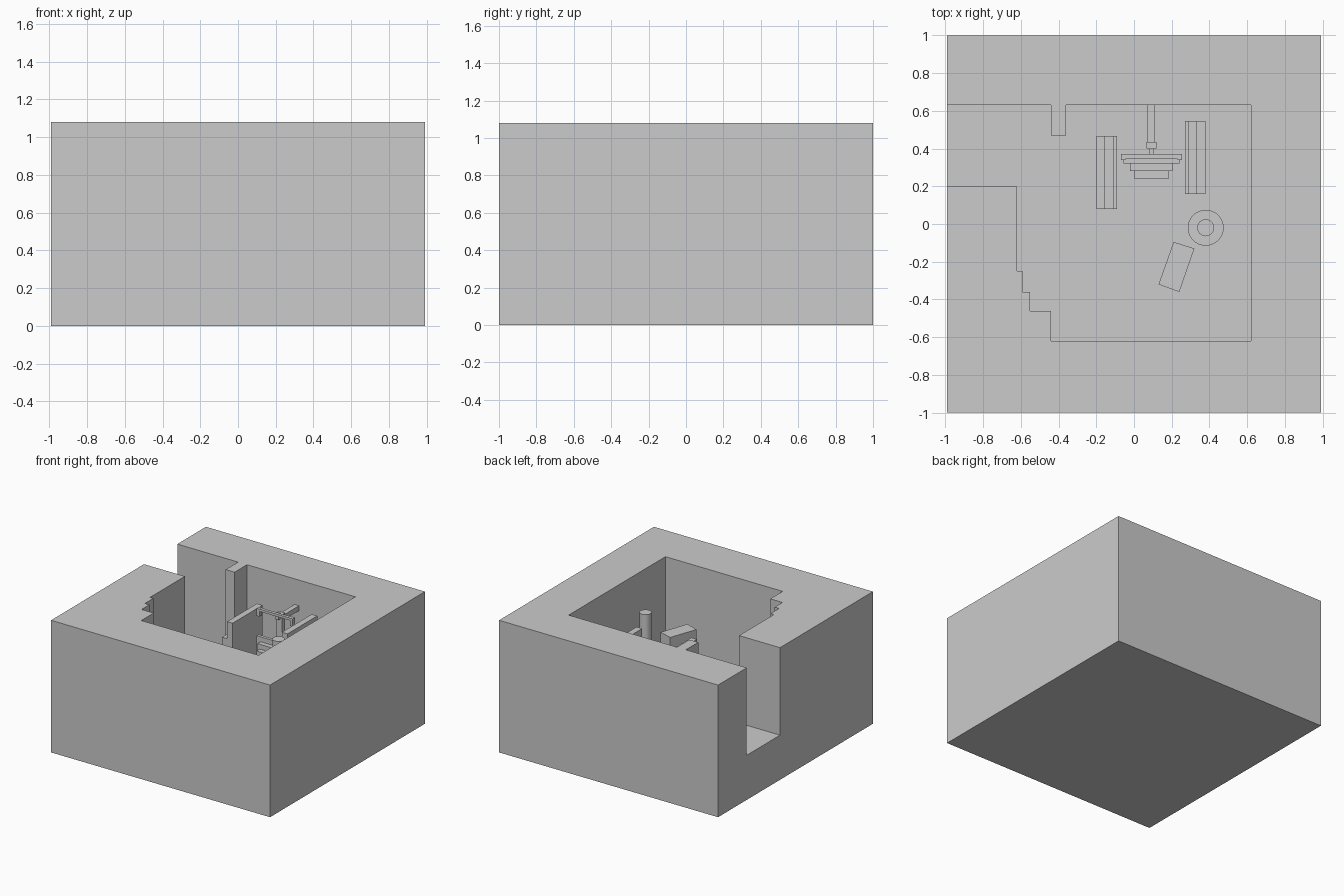
import bpy
import bmesh
from mathutils import Matrix, Vector

cube = bpy.data.objects.get("Cube")
if cube:
    bpy.data.objects.remove(cube, do_unlink=True)

grey = bpy.data.materials.new("concrete_grey")
grey.use_nodes = True
colour = (0.6, 0.6, 0.6, 1)
grey.diffuse_color = colour
grey.node_tree.nodes["Principled BSDF"].inputs["Base Color"].default_value = colour

FLOOR = 0.365
TOP = 1.08


def finish(name, bm):
    bmesh.ops.recalc_face_normals(bm, faces=bm.faces)
    mesh = bpy.data.meshes.new(name)
    bm.to_mesh(mesh)
    bm.free()
    mesh.materials.append(grey)
    obj = bpy.data.objects.new(name, mesh)
    bpy.context.collection.objects.link(obj)
    return obj


def prism(name, points, z0, z1):
    bm = bmesh.new()
    face = bm.faces.new([bm.verts.new((x, y, z0)) for x, y in points])
    ext = bmesh.ops.extrude_face_region(bm, geom=[face])
    verts = [v for v in ext["geom"] if isinstance(v, bmesh.types.BMVert)]
    bmesh.ops.translate(bm, verts=verts, vec=(0, 0, z1 - z0))
    return finish(name, bm)


def box(name, x0, x1, y0, y1, z0, z1):
    return prism(name, [(x0, y0), (x1, y0), (x1, y1), (x0, y1)], z0, z1)


def cylinder(name, x, y, radius, z0, z1):
    bm = bmesh.new()
    bmesh.ops.create_cone(bm, cap_ends=True, segments=32, radius1=radius,
                          radius2=radius, depth=z1 - z0,
                          matrix=Matrix.Translation((x, y, (z0 + z1) / 2)))
    obj = finish(name, bm)
    for poly in obj.data.polygons:
        poly.use_smooth = abs(poly.normal.z) < 0.5
    for edge in obj.data.edges:
        a, b = (obj.data.vertices[i].co.z for i in edge.vertices)
        edge.use_edge_sharp = abs(a - b) < 0.001
    return obj


# Thick walls around one room with an open passage on one side
walls = [(-0.99, -1), (0.99, -1), (0.99, 1), (-0.99, 1),
         (-0.99, 0.63), (-0.44, 0.63), (-0.44, 0.47), (-0.36, 0.47),
         (-0.36, 0.63), (0.62, 0.63), (0.62, -0.62), (-0.44, -0.62),
         (-0.44, -0.46), (-0.55, -0.46), (-0.55, -0.36), (-0.59, -0.36),
         (-0.59, -0.25), (-0.62, -0.25), (-0.62, 0.2), (-0.99, 0.2)]
prism("room_walls", walls, FLOOR, TOP)
box("floor_slab", -0.99, 0.99, -1, 1, 0, FLOOR)

# Mirrored pair of stepped side cabinets
for name, x, y, side in (("right_cabinet", -0.2, 0.08, 1),
                         ("left_cabinet", 0.38, 0.16, -1)):
    for part, a, b, top in (("shelf", 0, 0.045, 0.74),
                            ("panel", 0.045, 0.095, 0.88),
                            ("lip", 0.095, 0.11, 0.5)):
        x0, x1 = sorted((x + side * a, x + side * b))
        box(name + "_" + part, x0, x1, y, y + 0.385, FLOOR, top)

# Central machine: stepped body, crossbar with end blocks, wall arm
for i, (x0, x1, y0, y1, top) in enumerate([
        (0.0, 0.185, 0.24, 0.28, 0.62), (-0.02, 0.205, 0.28, 0.32, 0.66),
        (-0.055, 0.24, 0.32, 0.345, 0.7)]):
    box("machine_step_%d" % (i + 1), x0, x1, y0, y1, FLOOR, top)
box("machine_crossbar", -0.07, 0.255, 0.345, 0.37, 0.89, 0.91)
for name, x in (("right", -0.07), ("left", 0.23)):
    box("crossbar_block_" + name, x, x + 0.025, 0.34, 0.372, 0.85, 0.912)
box("machine_post", 0.065, 0.12, 0.4, 0.435, FLOOR, 0.89)
box("machine_neck", 0.08, 0.105, 0.37, 0.4, 0.85, 0.9)
box("wall_arm", 0.07, 0.11, 0.435, 0.63, 0.83, 0.87)

# Round column on a wide base
cylinder("column_base", 0.38, -0.02, 0.095, FLOOR, 0.45)
cylinder("column", 0.38, -0.02, 0.045, 0.45, 0.92)

# Turned low block
prism("angled_block", [(0.13, -0.32), (0.24, -0.36), (0.32, -0.13),
                       (0.21, -0.095)], FLOOR, 0.73)
